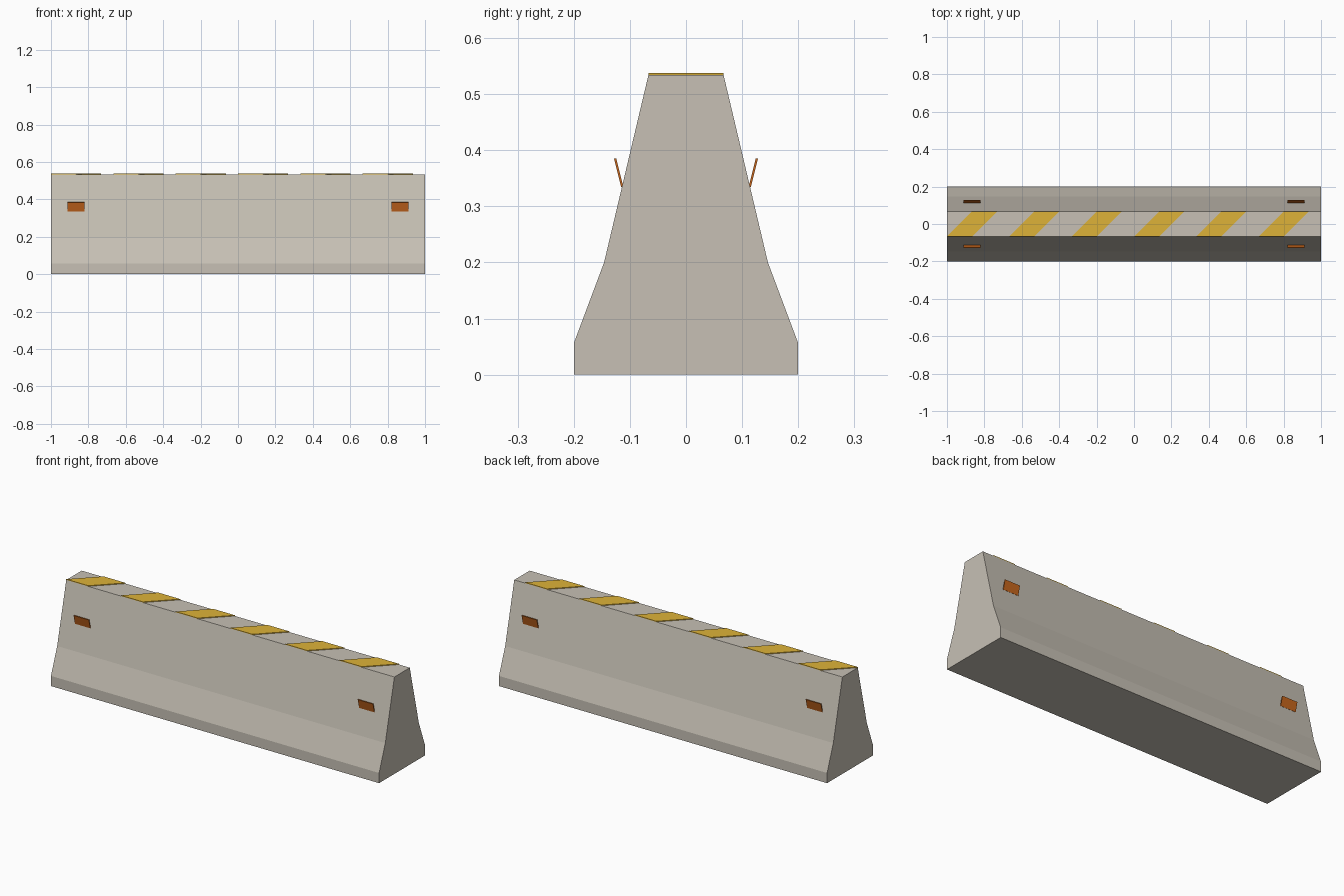
import bpy, math

cube = bpy.data.objects.get("Cube")
if cube:
    bpy.data.objects.remove(cube, do_unlink=True)


def material(name, rgb):
    m = bpy.data.materials.new(name)
    m.use_nodes = True
    m.diffuse_color = (*rgb, 1)
    bsdf = m.node_tree.nodes["Principled BSDF"]
    bsdf.inputs["Base Color"].default_value = (*rgb, 1)
    bsdf.inputs["Roughness"].default_value = 0.8
    return m


concrete = material("concrete", (0.57, 0.53, 0.46))
yellow = material("stripe yellow", (0.73, 0.45, 0.04))
orange = material("reflector orange", (0.58, 0.135, 0.012))


def prism(name, outline, offset, mat):
    """Extrude a closed counter-clockwise outline of 3D points along offset."""
    n = len(outline)
    far = [tuple(a + b for a, b in zip(p, offset)) for p in outline]
    faces = [tuple(reversed(range(n))), tuple(range(n, 2 * n))]
    faces += [(i, (i + 1) % n, n + (i + 1) % n, n + i) for i in range(n)]
    mesh = bpy.data.meshes.new(name)
    mesh.from_pydata(outline + far, [], faces)
    mesh.materials.append(mat)
    obj = bpy.data.objects.new(name, mesh)
    bpy.context.collection.objects.link(obj)
    return obj


# Barrier body: mirrored half profile, extruded along its length
TOP, HALF_TOP = 0.534, 0.067
half = [(0.2, 0), (0.2, 0.056), (0.146, 0.2), (HALF_TOP, TOP)]
profile = half + [(-y, z) for y, z in reversed(half)]
prism("barrier_body", [(-1, y, z) for y, z in profile], (2, 0, 0), concrete)

# Slanted warning stripes on the top
STRIPES = 6
pitch = 2 / STRIPES
width = slant = 2 * HALF_TOP
for i in range(STRIPES):
    x = -1 + i * pitch
    outline = [(x, -HALF_TOP, TOP), (x + width, -HALF_TOP, TOP),
               (x + width + slant, HALF_TOP, TOP), (x + slant, HALF_TOP, TOP)]
    prism(f"top_stripe_{i + 1}", outline, (0, 0, 0.004), yellow)

# Tilted reflector plates, two on each long side
for side_y, face in ((-1, "front"), (1, "back")):
    for side_x, hand in ((-1, "right"), (1, "left")):
        bpy.ops.mesh.primitive_cube_add(size=1, location=(side_x * 0.866, side_y * 0.12, 0.36))
        plate = bpy.context.object
        plate.name = f"{face}_{hand}_reflector"
        plate.scale = (0.093, 0.004, 0.052)
        plate.rotation_euler.x = -side_y * math.radians(14)
        plate.data.materials.append(orange)
